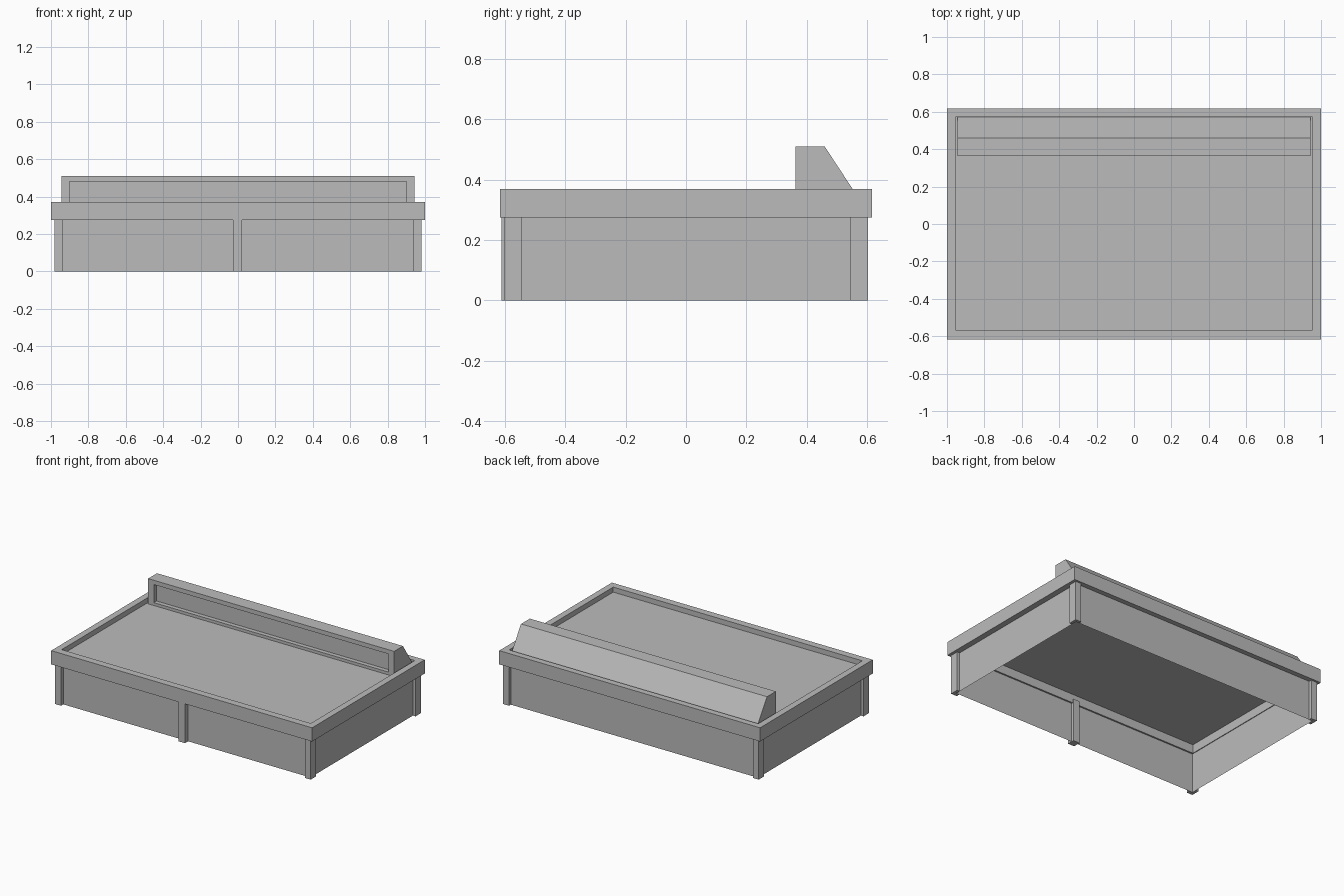
import bpy, bmesh
from mathutils import Vector

cube = bpy.data.objects.get("Cube")
if cube:
    bpy.data.objects.remove(cube, do_unlink=True)

grey = bpy.data.materials.new("plain_grey")
grey.use_nodes = True
colour = (0.5, 0.5, 0.5, 1)
grey.diffuse_color = colour
grey.node_tree.nodes["Principled BSDF"].inputs["Base Color"].default_value = colour

WALL_TOP, DECK, RIM_TOP = 0.275, 0.335, 0.37
WALL = (-0.96, 0.96, -0.578, 0.583)
POST = (-0.98, 0.98, -0.603, 0.603)
RIM_OUT = (-1, 1, -0.617, 0.617)
RIM_IN = (-0.955, 0.955, -0.567, 0.573)


def finish(name, bm):
    bmesh.ops.recalc_face_normals(bm, faces=bm.faces)
    mesh = bpy.data.meshes.new(name)
    bm.to_mesh(mesh)
    bm.free()
    mesh.materials.append(grey)
    obj = bpy.data.objects.new(name, mesh)
    bpy.context.collection.objects.link(obj)
    return obj


def corners(rect):
    x0, x1, y0, y1 = rect
    return [(x0, y0), (x1, y0), (x1, y1), (x0, y1)]


def loop(bm, rect, z):
    return [bm.verts.new((x, y, z)) for x, y in corners(rect)]


def bridge(bm, a, b):
    for i in range(len(a)):
        j = (i + 1) % len(a)
        bm.faces.new((a[i], a[j], b[j], b[i]))


def prism(name, points, direction):
    bm = bmesh.new()
    face = bm.faces.new([bm.verts.new(p) for p in points])
    ext = bmesh.ops.extrude_face_region(bm, geom=[face], use_keep_orig=True)
    verts = [v for v in ext["geom"] if isinstance(v, bmesh.types.BMVert)]
    bmesh.ops.translate(bm, verts=verts, vec=Vector(direction))
    return finish(name, bm)


# Thin outer walls, open underneath
bm = bmesh.new()
bridge(bm, loop(bm, WALL, 0), loop(bm, WALL, WALL_TOP))
finish("walls", bm)

# Raised roof rim
bm = bmesh.new()
rings = [loop(bm, r, z) for r, z in ((RIM_OUT, WALL_TOP), (RIM_OUT, RIM_TOP),
                                     (RIM_IN, RIM_TOP), (RIM_IN, WALL_TOP))]
for i in range(4):
    bridge(bm, rings[i], rings[(i + 1) % 4])
finish("roof_rim", bm)

# Recessed roof deck
bm = bmesh.new()
bm.faces.new(loop(bm, RIM_IN, DECK))
finish("roof_deck", bm)

# L-shaped corner posts wrapped around the walls
names = ("front_right", "front_left", "back_left", "back_right")
for name, (px, py), (wx, wy) in zip(names, corners(POST), corners(WALL)):
    ix = px - 0.045 * (1 if px > 0 else -1)
    iy = py - 0.058 * (1 if py > 0 else -1)
    shape = [(px, py), (ix, py), (ix, wy), (wx, wy), (wx, iy), (px, iy)]
    prism(name + "_post", [(x, y, 0) for x, y in shape], (0, 0, WALL_TOP))

# Front centre post
prism("centre_post", [(x, y, 0) for x, y in corners((-0.027, 0.022, -0.612, -0.56))],
      (0, 0, 0.3))

# Wedge-shaped sign box with a recessed front panel
sign = prism("sign_box", [(-0.943, y, z) for y, z in
                          ((0.363, DECK), (0.363, 0.51), (0.46, 0.51), (0.575, DECK))],
             (1.886, 0, 0))
bm = bmesh.new()
bm.from_mesh(sign.data)
front = min(bm.faces, key=lambda f: f.calc_center_median().y)
bmesh.ops.inset_region(bm, faces=[front], thickness=0.04, depth=0)
for v in front.verts:
    v.co.z = 0.48 if v.co.z > 0.42 else 0.355
    v.co.x = 0.9 if v.co.x > 0 else -0.9
ext = bmesh.ops.extrude_face_region(bm, geom=[front])
bmesh.ops.translate(bm, vec=(0, 0.03, 0),
                    verts=[v for v in ext["geom"] if isinstance(v, bmesh.types.BMVert)])
if front.is_valid:
    bmesh.ops.delete(bm, geom=[front], context="FACES_ONLY")
bm.to_mesh(sign.data)
bm.free()
